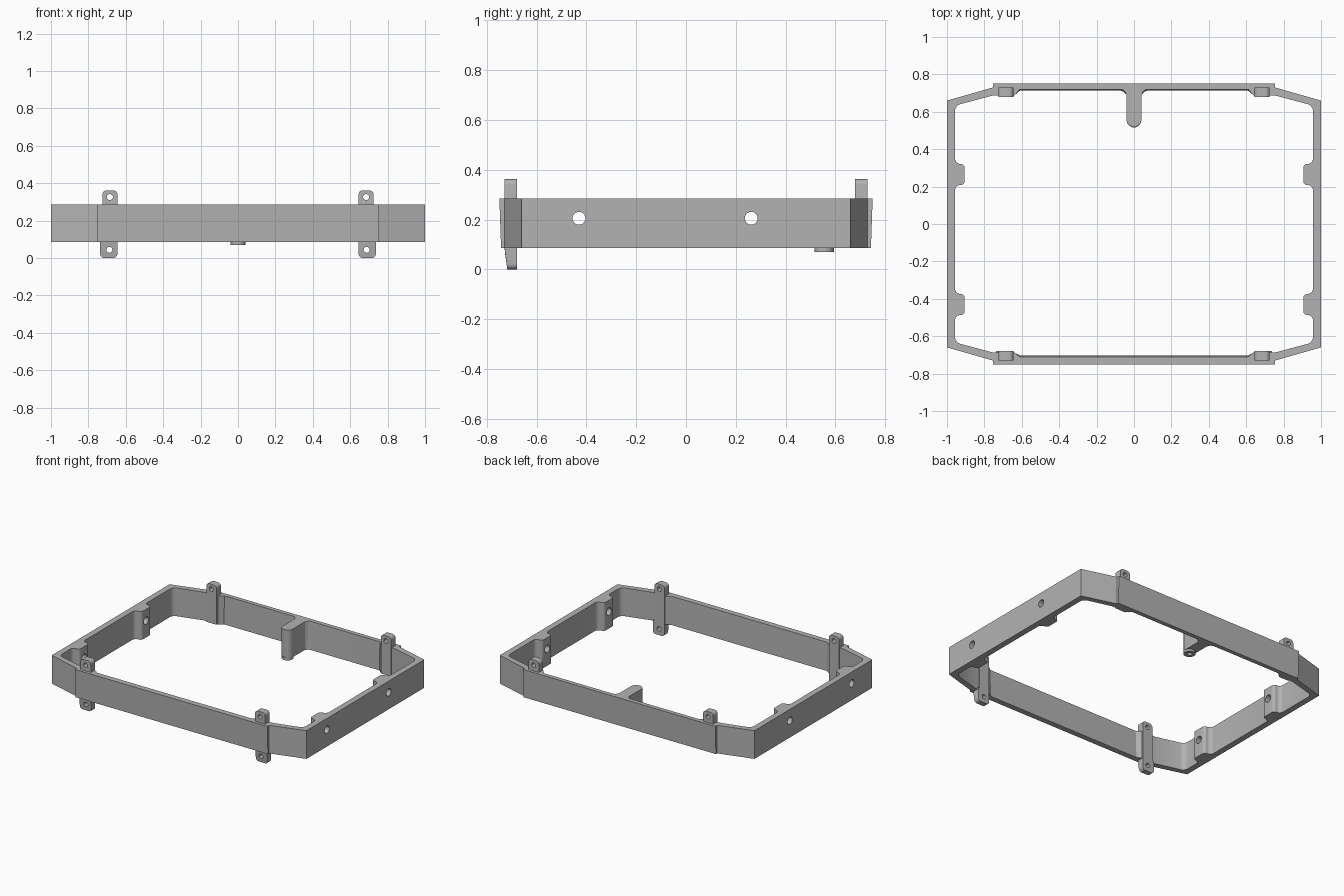
import bpy, bmesh, math
from mathutils import Matrix, Vector

cube = bpy.data.objects.get("Cube")
if cube:
    bpy.data.objects.remove(cube, do_unlink=True)

GREY = (0.45, 0.45, 0.45, 1)
mat = bpy.data.materials.new("plain grey")
mat.use_nodes = True
mat.diffuse_color = GREY
mat.node_tree.nodes["Principled BSDF"].inputs["Base Color"].default_value = GREY

BOTTOM, TOP = 0.085, 0.285


def rounded(points, steps=6):
    """Closed outline from (x, y, corner radius) points."""
    out = []
    for i, (x, y, r) in enumerate(points):
        p = Vector((x, y))
        if r == 0:
            out.append(p)
            continue
        u = (Vector(points[i - 1][:2]) - p).normalized()
        v = (Vector(points[(i + 1) % len(points)][:2]) - p).normalized()
        half = u.angle(v) / 2
        c = p + (u + v).normalized() * r / math.sin(half)
        a = p + u * r / math.tan(half) - c
        b = p + v * r / math.tan(half) - c
        w = a.angle(b)
        for k in range(steps + 1):
            t = k / steps
            out.append(c + (a * math.sin((1 - t) * w) + b * math.sin(t * w)) / math.sin(w))
    return out


def circle(x, y, r, n=24):
    return [Vector((x + r * math.cos(math.tau * i / n),
                    y + r * math.sin(math.tau * i / n))) for i in range(n)]


def prism(name, loops, depth, matrix=Matrix(), shape=None):
    """Extrude an outline with holes along z, then place it."""
    bm = bmesh.new()
    for loop in loops:
        vs = [bm.verts.new((p.x, p.y, 0)) for p in loop]
        for i, v in enumerate(vs):
            bm.edges.new((vs[i - 1], v))
    bmesh.ops.triangle_fill(bm, edges=bm.edges[:], use_beauty=True)
    ext = bmesh.ops.extrude_face_region(bm, geom=bm.faces[:])
    for v in ext["geom"]:
        if isinstance(v, bmesh.types.BMVert):
            v.co.z += depth
    bm.transform(matrix)
    if shape:
        for v in bm.verts:
            shape(v.co)
    bmesh.ops.recalc_face_normals(bm, faces=bm.faces[:])
    mesh = bpy.data.meshes.new(name)
    bm.to_mesh(mesh)
    bm.free()
    mesh.materials.append(mat)
    obj = bpy.data.objects.new(name, mesh)
    bpy.context.collection.objects.link(obj)
    return obj


def mirrored(half):
    return half + [(-x, y, r) for x, y, r in reversed(half)]


# Frame outline, right half from front to back
outer = [(0.755, -0.75, 0), (0.755, -0.73, 0), (1, -0.66, 0),
         (1, 0.66, 0), (0.755, 0.73, 0), (0.755, 0.75, 0)]
inner = [(0.61, -0.71, 0), (0.64, -0.687, 0), (0.755, -0.687, 0), (0.957, -0.633, 0.04)]
for y in (-0.43, 0.265):                      # pads on the side walls
    inner += [(0.957, y - 0.056, 0.03), (0.905, y - 0.056, 0.021),
              (0.905, y + 0.056, 0.021), (0.957, y + 0.056, 0.03)]
inner += [(0.957, 0.633, 0.04), (0.755, 0.687, 0), (0.64, 0.687, 0), (0.61, 0.72, 0),
          (0.04, 0.72, 0.035), (0.04, 0.52, 0.0395)]   # rib on the back wall


def lean(co):
    """Front and back walls lean slightly inward toward the bottom."""
    if co.z < 0.1 and (abs(co.y) > 0.74 or (abs(co.y) > 0.7 and abs(co.x) < 0.62)):
        co.y -= math.copysign(0.007, co.y)


frame = prism("frame", [rounded(mirrored(outer)), rounded(mirrored(inner))],
              TOP - BOTTOM, Matrix.Translation((0, 0, BOTTOM)), lean)

# Cross holes through the side walls and pads
cutters = []
for y in (-0.43, 0.262):
    turn = Matrix.Translation((-1.2, y, 0.205)) @ Matrix.Rotation(math.pi / 2, 4, "Y")
    cutter = prism("hole_cutter", [circle(0, 0, 0.026)], 2.4, turn)
    cutter.hide_render = True
    cutters.append(cutter)
    mod = frame.modifiers.new("hole", "BOOLEAN")
    mod.operation, mod.solver, mod.object = "DIFFERENCE", "EXACT", cutter
bpy.context.view_layer.objects.active = frame
for mod in list(frame.modifiers):
    bpy.ops.object.modifier_apply(modifier=mod.name)
for cutter in cutters:
    bpy.data.objects.remove(cutter, do_unlink=True)

# Small hollow pin under the rib
parts = [frame]
parts.append(prism("rib_pin", [circle(0, 0.555, 0.039), circle(0, 0.555, 0.016)],
                   0.02, Matrix.Translation((0, 0, 0.07))))


def taper(co):
    """Thin the outside of the lower lug toward its end."""
    if co.z < BOTTOM and co.y < -0.72:
        co.y += 0.012 * (BOTTOM - co.z) / BOTTOM


# Screw tabs: upper on all four corners, lower lugs on the front only
upright = Matrix.Rotation(math.pi / 2, 4, "X")
for side, sx in (("left", 1), ("right", -1)):
    flip = Matrix.Diagonal((sx, 1, 1, 1))
    upper = rounded([(0.645, BOTTOM, 0), (0.725, BOTTOM, 0),
                     (0.725, 0.362, 0.022), (0.645, 0.362, 0.022)])
    lower = rounded([(0.645, 0, 0.022), (0.737, 0, 0.022),
                     (0.737, BOTTOM + 0.01, 0), (0.645, BOTTOM + 0.01, 0)])
    for end, y in (("front", -0.68), ("back", 0.73)):
        parts.append(prism(f"{end}_{side}_tab", [upper, circle(0.685, 0.326, 0.016)],
                           0.05, flip @ Matrix.Translation((0, y, 0)) @ upright))
    parts.append(prism(f"front_{side}_lug", [lower, circle(0.688, 0.044, 0.016)],
                       0.05, flip @ Matrix.Translation((0, -0.68, 0)) @ upright, taper))

# Smooth the fillets and holes, keep the edges crisp
bpy.ops.object.select_all(action="DESELECT")
for obj in parts:
    obj.select_set(True)
bpy.context.view_layer.objects.active = frame
bpy.ops.object.shade_smooth_by_angle(angle=math.radians(25))
